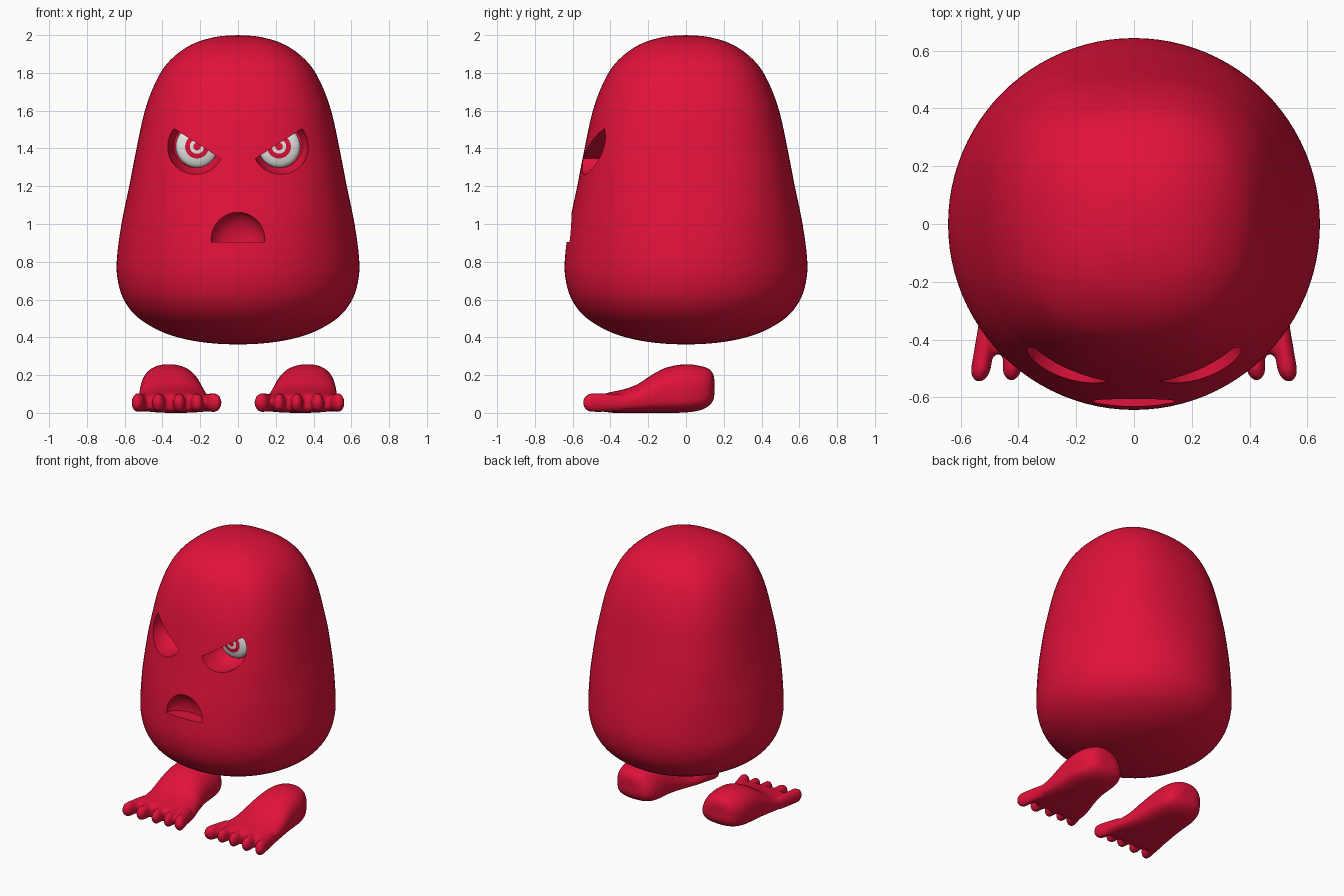
import bpy, bmesh, math
from mathutils import Vector

if "Cube" in bpy.data.objects:
    bpy.data.objects.remove(bpy.data.objects["Cube"])


def material(name, rgb):
    m = bpy.data.materials.new(name)
    m.diffuse_color = (*rgb, 1)
    m.use_nodes = True
    m.node_tree.nodes["Principled BSDF"].inputs["Base Color"].default_value = m.diffuse_color
    return m


RED = material("crimson", (0.75, 0.006, 0.042))
WHITE = material("eye white", (0.8, 0.8, 0.78))


def make_object(name, bm, mats=(RED,)):
    bmesh.ops.recalc_face_normals(bm, faces=bm.faces)
    me = bpy.data.meshes.new(name)
    bm.to_mesh(me)
    bm.free()
    for m in mats:
        me.materials.append(m)
    ob = bpy.data.objects.new(name, me)
    bpy.context.collection.objects.link(ob)
    return ob


def smooth(ob, angle=35):
    bpy.ops.object.select_all(action='DESELECT')
    ob.select_set(True)
    bpy.context.view_layer.objects.active = ob
    bpy.ops.object.shade_smooth_by_angle(angle=math.radians(angle))


def apply_modifiers(ob):
    deps = bpy.context.evaluated_depsgraph_get()
    me = bpy.data.meshes.new_from_object(ob.evaluated_get(deps))
    ob.modifiers.clear()
    ob.data = me


def catmull(pts, n):
    """Smooth curve through points of any dimension."""
    p = [Vector(q) for q in pts]
    p = [2 * p[0] - p[1]] + p + [2 * p[-1] - p[-2]]
    out = []
    for i in range(1, len(p) - 2):
        a, b, c, d = p[i - 1:i + 3]
        for k in range(n):
            t = k / n
            out.append(0.5 * (2 * b + (c - a) * t + (2 * a - 5 * b + 4 * c - d) * t * t
                              + (3 * b - a - 3 * c + d) * t ** 3))
    out.append(p[-2])
    return out


def loft(bm, rings):
    """Skin closed rings of coordinates and cap both ends."""
    vr = [[bm.verts.new(c) for c in r] for r in rings]
    n = len(vr[0])
    for a, b in zip(vr, vr[1:]):
        for i in range(n):
            bm.faces.new((a[i], a[(i + 1) % n], b[(i + 1) % n], b[i]))
    bm.faces.new(vr[0])
    bm.faces.new(vr[-1])


def spin_y(bm, profile, cx, cz, n=48):
    """Revolve (radius, y) points around an axis along y."""
    loft(bm, [[(cx + r * math.cos(2 * math.pi * i / n), y, cz + r * math.sin(2 * math.pi * i / n))
               for i in range(n)] for r, y in profile])


# Body: rounded bell, slightly squarish in its upper half
PROFILE = [(0.0, 0.362), (0.12, 0.367), (0.26, 0.386), (0.40, 0.428), (0.53, 0.505),
           (0.605, 0.60), (0.638, 0.71), (0.641, 0.82), (0.617, 1.0), (0.576, 1.2),
           (0.537, 1.4), (0.493, 1.6), (0.432, 1.76), (0.36, 1.866), (0.25, 1.948),
           (0.12, 1.99), (0.0, 2.0)]


def body_ring(r, z, n=96):
    t = min(max((z - 0.75) / 0.6, 0), 1)
    k = 0.07 * t * t * (3 - 2 * t)
    ring = []
    for i in range(n):
        a = 2 * math.pi * i / n
        q = r * (1 + k * math.sin(2 * a) ** 2)
        ring.append((q * math.cos(a), q * math.sin(a), z))
    return ring


bm = bmesh.new()
loft(bm, [body_ring(max(p[0], 0.003), p[1]) for p in catmull(PROFILE, 5)])
body = make_object("body", bm)

# Cutters for the eye sockets (slanted half bowls) and the mouth
EX, EZ = 0.225, 1.413
cutters = []
for s, side in ((1, "left"), (-1, "right")):
    bm = bmesh.new()
    spin_y(bm, [(0.15, -0.8), (0.15, -0.46), (0.146, -0.425), (0.134, -0.39),
                (0.115, -0.352), (0.01, -0.352)], EX, EZ)
    cut = bmesh.ops.bisect_plane(bm, geom=bm.verts[:] + bm.edges[:] + bm.faces[:],
                                 plane_co=(EX, 0, 1.432), plane_no=(-0.17, 0, 0.265),
                                 clear_outer=True)
    edges = [e for e in cut['geom_cut'] if isinstance(e, bmesh.types.BMEdge)]
    bmesh.ops.holes_fill(bm, edges=edges)
    for v in bm.verts:
        v.co.x *= s
    cutters.append(make_object(side + "_socket_cutter", bm))

bm = bmesh.new()
bmesh.ops.create_uvsphere(bm, u_segments=48, v_segments=24, radius=1)
for v in bm.verts:
    v.co = (v.co.x * 0.143, v.co.y * 0.10 - 0.625, v.co.z * 0.145 + 0.92)
cut = bmesh.ops.bisect_plane(bm, geom=bm.verts[:] + bm.edges[:] + bm.faces[:],
                             plane_co=(0, 0, 0.905), plane_no=(0, 0, -1), clear_outer=True)
bmesh.ops.holes_fill(bm, edges=[e for e in cut['geom_cut'] if isinstance(e, bmesh.types.BMEdge)])
cutters.append(make_object("mouth_cutter", bm))

for c in cutters:
    c.hide_render = True
    m = body.modifiers.new("cut", 'BOOLEAN')
    m.operation, m.solver, m.object = 'DIFFERENCE', 'EXACT', c
apply_modifiers(body)
for c in cutters:
    bpy.data.objects.remove(c)
smooth(body, 32)

# Eyes: shallow domes with red and white target rings
RADII = [0.112, 0.105, 0.095, 0.08, 0.063, 0.05, 0.038, 0.03, 0.02, 0.004]
for s, side in ((1, "left"), (-1, "right")):
    bm = bmesh.new()
    dome = [(r, -0.352 - 0.035 * math.sqrt(max(0, 1 - (r / 0.112) ** 2))) for r in RADII]
    spin_y(bm, [(0.112, -0.345)] + dome, s * 0.217, 1.41)
    for f in bm.faces:
        c = f.calc_center_median()
        v = max(math.hypot(w.co.x - s * 0.217, w.co.z - 1.41) for w in f.verts)
        f.material_index = 0 if (v < 0.021 or 0.039 < v < 0.064) and c.y < -0.35 else 1
    smooth(make_object(side + "_eye", bm, (RED, WHITE)))

# Feet: lofted heel and instep with five toes, fused into one skin
# section: y, centre x, half width, top z, bottom z
SECTIONS = [(0.15, 0.34, 0.06, 0.20, 0.09), (0.13, 0.34, 0.115, 0.238, 0.055),
            (0.08, 0.342, 0.148, 0.258, 0.025), (0.0, 0.347, 0.163, 0.268, 0.012),
            (-0.1, 0.347, 0.170, 0.252, 0.010), (-0.18, 0.342, 0.180, 0.212, 0.010),
            (-0.26, 0.335, 0.193, 0.160, 0.010), (-0.34, 0.327, 0.208, 0.132, 0.010),
            (-0.41, 0.322, 0.212, 0.118, 0.012), (-0.45, 0.322, 0.195, 0.100, 0.025)]
# toe: base x, tip x, tip y, radius
TOES = [(0.165, 0.115, -0.535, 0.041), (0.225, 0.215, -0.53, 0.033),
        (0.315, 0.31, -0.535, 0.033), (0.41, 0.425, -0.545, 0.035),
        (0.505, 0.537, -0.55, 0.036)]


def foot_ring(sec, n=32):
    y, cx, w, top, bot = sec
    mid = bot + (top - bot) * 0.36
    ring = []
    for i in range(n):
        a = 2 * math.pi * i / n
        c, d = math.cos(a), math.sin(a)
        h = top - mid if d > 0 else mid - bot
        e = 0.9 if d > 0 else 0.6
        lift = math.copysign(abs(d) ** e, d)
        x = cx + w * math.copysign(abs(c) ** 0.85, c) + 0.02 * max(lift, 0)
        ring.append((x, y, mid + h * lift))
    return ring


for s, side in ((1, "left"), (-1, "right")):
    bm = bmesh.new()
    loft(bm, [foot_ring(p) for p in
              [tuple(q) for q in catmull(SECTIONS, 3)]])
    for bx, tx, ty, r in TOES:
        rings = []
        for k in range(15):
            t = k / 14
            y = -0.34 + (ty + 0.34) * t
            u = max(0.0, (t - 0.72) / 0.28)
            q = r * max(math.sqrt(max(0, 1 - u * u)), 0.05) * (0.9 + 0.1 * t)
            rings.append([(bx + (tx - bx) * t + q * math.cos(j * math.pi / 8), y,
                           0.064 + q / r * 0.053 * math.sin(j * math.pi / 8))
                          for j in range(16)])
        loft(bm, rings)
    for v in bm.verts:
        v.co.x *= s
    foot = make_object(side + "_foot", bm)
    rm = foot.modifiers.new("fuse", 'REMESH')
    rm.mode, rm.voxel_size = 'VOXEL', 0.011
    sm = foot.modifiers.new("soften", 'SMOOTH')
    sm.factor, sm.iterations = 0.5, 5
    apply_modifiers(foot)
    # keep the soles level and the toe tips at full reach after softening
    low = min(v.co.z for v in foot.data.vertices)
    for v in foot.data.vertices:
        v.co.z -= low
    smooth(foot, 60)
